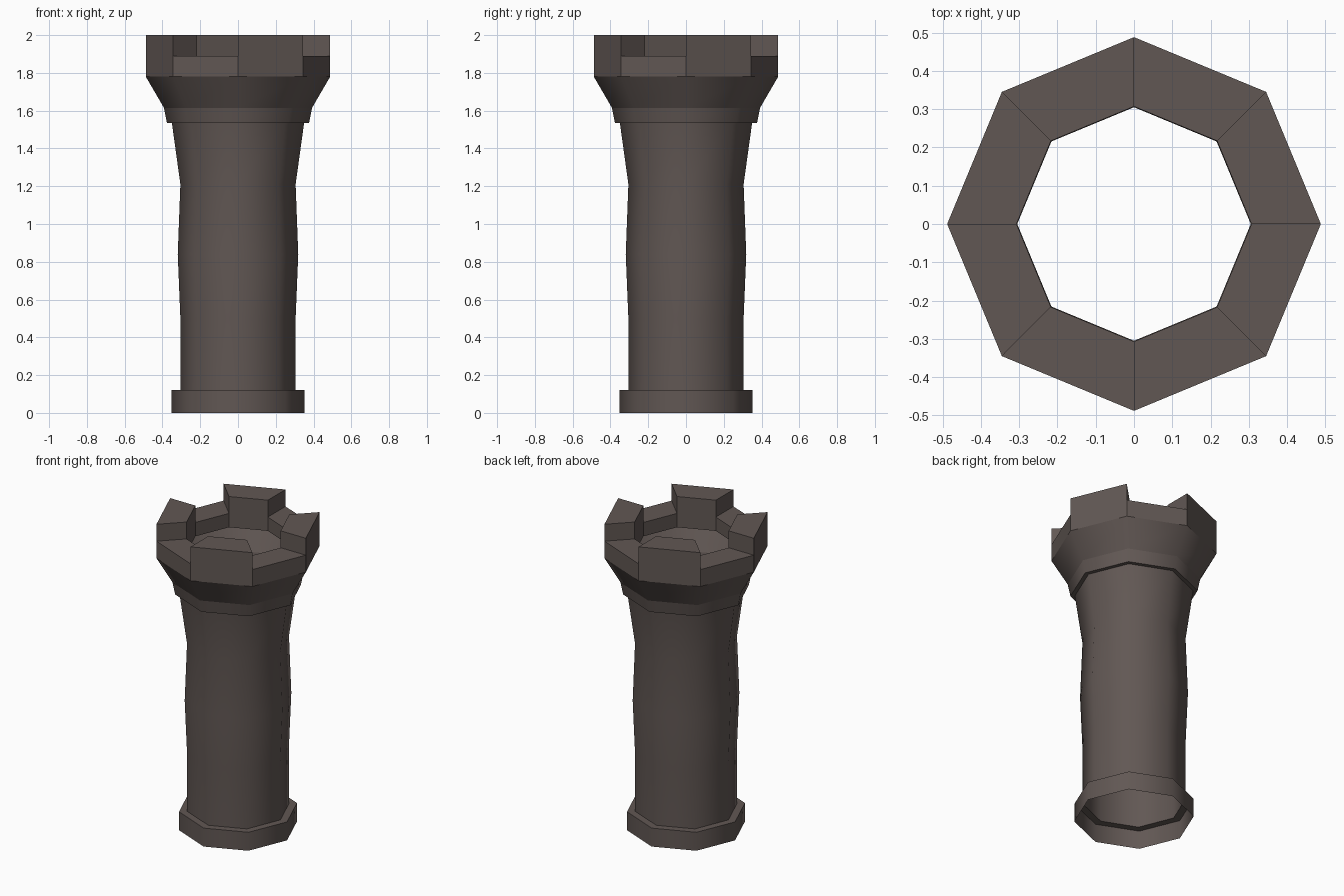
import bpy, bmesh, math

if "Cube" in bpy.data.objects:
    bpy.data.objects.remove(bpy.data.objects["Cube"])

stone = bpy.data.materials.new("dark_brown_stone")
stone.diffuse_color = (0.12, 0.096, 0.088, 1)
stone.use_nodes = True
stone.node_tree.nodes["Principled BSDF"].inputs["Base Color"].default_value = stone.diffuse_color
SIDES = 8


def point(r, z, i):
    a = i * 2 * math.pi / SIDES
    return (r * math.cos(a), r * math.sin(a), z)


def finish(bm, name, smooth):
    me = bpy.data.meshes.new(name)
    bm.to_mesh(me)
    bm.free()
    me.materials.append(stone)
    ob = bpy.data.objects.new(name, me)
    bpy.context.collection.objects.link(ob)
    if smooth:
        bpy.ops.object.select_all(action='DESELECT')
        ob.select_set(True)
        bpy.context.view_layer.objects.active = ob
        bpy.ops.object.shade_smooth_by_angle(angle=math.radians(smooth))
    return ob


def lathe(name, profile, smooth=0):
    """Open eight-sided shell swept from (radius, height) points."""
    bm = bmesh.new()
    rings = [[bm.verts.new(point(r, z, i)) for i in range(SIDES)] for r, z in profile]
    for lo, hi in zip(rings, rings[1:]):
        for i in range(SIDES):
            j = (i + 1) % SIDES
            bm.faces.new((lo[i], lo[j], hi[j], hi[i]))
    return finish(bm, name, smooth)


# foot ring with its top ledge
lathe("base_ring", [(0.353, 0), (0.353, 0.12), (0.305, 0.12)], 50)
# hollow shaft, slightly swollen in the middle and flared at the top
lathe("shaft", [(0.305, 0.12), (0.305, 0.50), (0.319, 0.84),
                (0.305, 1.21), (0.35, 1.535)], 50)
# collar under the crown
lathe("collar", [(0.35, 1.535), (0.376, 1.535), (0.392, 1.615)], 50)
# flared crown
lathe("crown_flare", [(0.392, 1.615), (0.488, 1.78)], 50)
# parapet: outer wall, walkway top and inner wall
lathe("parapet", [(0.488, 1.78), (0.488, 1.89), (0.307, 1.89), (0.307, 1.80)])

# four wedge-shaped merlons on alternate sides
for n, i in enumerate(range(0, SIDES, 2)):
    bm = bmesh.new()
    low, top = ([bm.verts.new(point(r, z, k)) for r, k in
                 ((0.488, i), (0.488, i + 1), (0.307, i + 1), (0.307, i))]
                for z in (1.89, 2.0))
    bm.faces.new(top)
    for a in range(4):
        b = (a + 1) % 4
        bm.faces.new((low[a], low[b], top[b], top[a]))
    finish(bm, f"merlon_{n + 1}", 0)
